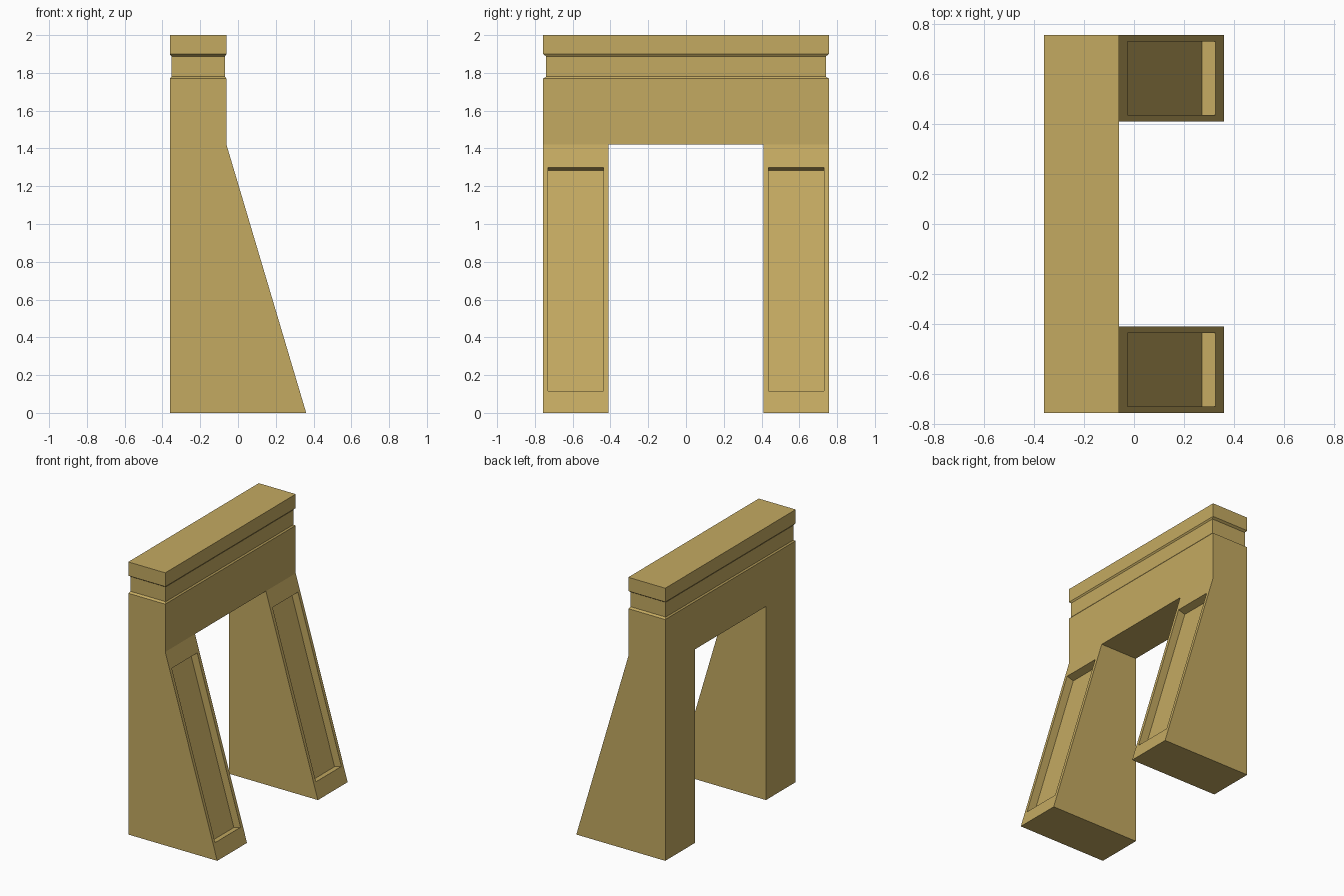
import bpy, bmesh
from mathutils import Vector

if "Cube" in bpy.data.objects:
    bpy.data.objects.remove(bpy.data.objects["Cube"])

BACK, FRONT, TOE = -0.361, -0.061, 0.361     # beam depth and leg toe in x
INNER, OUTER, SPRING = 0.411, 0.756, 1.42    # opening half width, half width, soffit height

bm = bmesh.new()


def face(points):
    return bm.faces.new([bm.verts.new(p) for p in points])


def bridge(a, b):
    for i in range(len(a)):
        j = (i + 1) % len(a)
        face([a[i], a[j], b[j], b[i]])


# Lintel, recessed frieze and cap: stacked rings with (height, x inset, y inset)
def ring(z, dx, dy):
    ys = [-OUTER + dy, -INNER, INNER, OUTER - dy]
    return ([Vector((FRONT - dx, y, z)) for y in ys]
            + [Vector((BACK + dx, y, z)) for y in reversed(ys)])


levels = [(SPRING, 0, 0), (1.77, 0, 0), (1.78, 0.008, 0.016),
          (1.888, 0.008, 0.016), (1.899, 0, 0), (2.0, 0, 0)]
rings = [ring(*lv) for lv in levels]
for lower, upper in zip(rings, rings[1:]):
    bridge(lower, upper)
face(rings[-1])
face([rings[0][i] for i in (1, 2, 5, 6)])    # soffit over the opening

# Raked legs with a sunken panel on the sloping face
slope = Vector((FRONT - TOE, 0, SPRING))
normal = Vector((SPRING, 0, TOE - FRONT)).normalized()


def on_slope(y, z):
    return Vector((TOE, y, 0)) + slope * (z / SPRING)


def rect(y0, y1, z0, z1):
    return [on_slope(y0, z0), on_slope(y1, z0), on_slope(y1, z1), on_slope(y0, z1)]


for s in (-1, 1):
    ya, yb = s * INNER, s * OUTER
    profile = [(BACK, 0), (TOE, 0), (FRONT, SPRING), (BACK, SPRING)]
    a = [Vector((x, ya, z)) for x, z in profile]
    b = [Vector((x, yb, z)) for x, z in profile]
    face(a)
    face(b)
    face([a[0], a[1], b[1], b[0]])           # foot
    face([a[0], a[3], b[3], b[0]])           # back
    rim = rect(s * 0.437, s * 0.731, 0.115, 1.30)
    floor = [p - normal * 0.057 for p in rim]
    bridge(rect(ya, yb, 0, SPRING), rim)
    bridge(rim, floor)
    face(floor)

# Weld into one solid and merge coplanar faces
bmesh.ops.remove_doubles(bm, verts=bm.verts[:], dist=0.0005)
bmesh.ops.recalc_face_normals(bm, faces=bm.faces[:])
bmesh.ops.dissolve_limit(bm, angle_limit=0.01, verts=bm.verts[:], edges=bm.edges[:])

mesh = bpy.data.meshes.new("stone_gateway")
bm.to_mesh(mesh)
bm.free()
gateway = bpy.data.objects.new("stone_gateway", mesh)
bpy.context.collection.objects.link(gateway)

sandstone = bpy.data.materials.new("sandstone")
sandstone.diffuse_color = (0.55, 0.40, 0.12, 1)
sandstone.use_nodes = True
sandstone.node_tree.nodes["Principled BSDF"].inputs["Base Color"].default_value = sandstone.diffuse_color
mesh.materials.append(sandstone)
